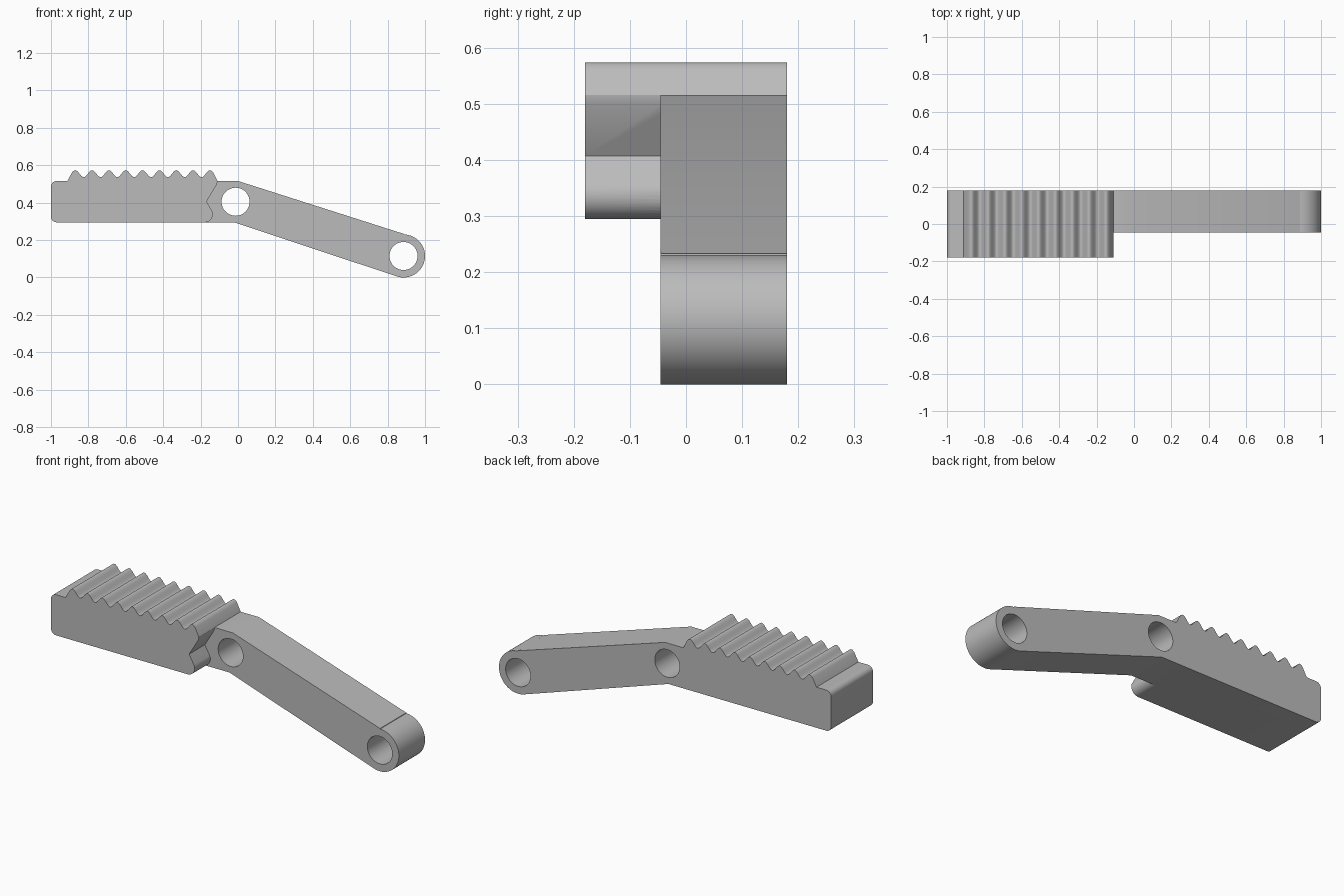
import bpy, bmesh, math

cube = bpy.data.objects.get("Cube")
if cube:
    bpy.data.objects.remove(cube, do_unlink=True)

steel = bpy.data.materials.new("plain grey")
steel.use_nodes = True
GREY = (0.5, 0.5, 0.5, 1)
steel.diffuse_color = GREY
steel.node_tree.nodes["Principled BSDF"].inputs["Base Color"].default_value = GREY

BOTTOM, TOP, BACK = 0.295, 0.516, 0.18
PIVOT, END = (-0.013, 0.405), (0.885, 0.115)
BOSS_R, HOLE_R = 0.115, 0.075


def arc(centre, r, start, stop, steps):
    """Points on an arc in the x-z plane, angles in degrees."""
    pts = []
    for i in range(steps + 1):
        a = math.radians(start + (stop - start) * i / steps)
        pts.append((centre[0] + r * math.cos(a), centre[1] + r * math.sin(a)))
    return pts


def extrude_profile(name, loops, y0, y1):
    """Solid from an x-z outline, with further loops as holes."""
    curve = bpy.data.curves.new(name, "CURVE")
    curve.dimensions = "2D"
    curve.fill_mode = "BOTH"
    curve.extrude = (y1 - y0) / 2
    for loop in loops:
        spline = curve.splines.new("POLY")
        spline.points.add(len(loop) - 1)
        for p, (x, z) in zip(spline.points, loop):
            p.co = (x, z, 0, 1)
        spline.use_cyclic_u = True
    obj = bpy.data.objects.new(name, curve)
    bpy.context.collection.objects.link(obj)
    obj.rotation_euler.x = math.pi / 2
    obj.location.y = (y0 + y1) / 2
    bpy.ops.object.select_all(action="DESELECT")
    obj.select_set(True)
    bpy.context.view_layer.objects.active = obj
    bpy.ops.object.convert(target="MESH")
    obj = bpy.context.object
    bpy.ops.object.transform_apply(location=True, rotation=True, scale=True)
    bm = bmesh.new()
    bm.from_mesh(obj.data)
    bmesh.ops.remove_doubles(bm, verts=bm.verts, dist=1e-5)
    bmesh.ops.recalc_face_normals(bm, faces=bm.faces)
    bm.to_mesh(obj.data)
    bm.free()
    obj.data.materials.clear()
    obj.data.materials.append(steel)
    return obj


# Toothed rack: rounded left end, nine wavy teeth, hooked right end
FIRST, PITCH, COUNT, SAMPLES = -0.87, 0.09, 9, 20
teeth = []
for i in range(-4, (COUNT - 1) * SAMPLES + 5):
    t = i / SAMPLES
    teeth.append((FIRST + PITCH * t, 0.555 + 0.0185 * math.cos(2 * math.pi * t)))
ROUND = 0.03
rack_outline = (
    arc((-1 + ROUND, BOTTOM + ROUND), ROUND, 270, 180, 8)
    + arc((-1 + ROUND, TOP - ROUND), ROUND, 180, 90, 8)
    + [(-0.912, TOP)] + teeth
    + [(-0.11, TOP), (-0.112, 0.5), (-0.168, 0.407)]
    + arc((-0.177, 0.337), 0.042, 30, -90, 12))
rack = extrude_profile("toothed_rack", [rack_outline], -BACK, BACK)

# Bent arm: flat root buried in the rack, sloping bar, round boss, two holes
arm_outline = (
    [(-0.21, BOTTOM), (-0.21, TOP), (0.0, TOP), (0.887, 0.233)]
    + arc(END, BOSS_R, 89, -108.4, 40)
    + [(-0.02, BOTTOM)])
holes = [arc(c, HOLE_R, 0, 352.5, 47) for c in (PIVOT, END)]
arm = extrude_profile("bent_arm", [arm_outline] + holes, -0.045, BACK)

# Fuse both into one solid
union = rack.modifiers.new("fuse", "BOOLEAN")
union.operation, union.solver, union.object = "UNION", "EXACT", arm
bpy.ops.object.select_all(action="DESELECT")
rack.select_set(True)
bpy.context.view_layer.objects.active = rack
bpy.ops.object.modifier_apply(modifier=union.name)
bpy.data.objects.remove(arm, do_unlink=True)
rack.name = "rack_lever"
bpy.ops.object.shade_smooth_by_angle(angle=math.radians(25))
